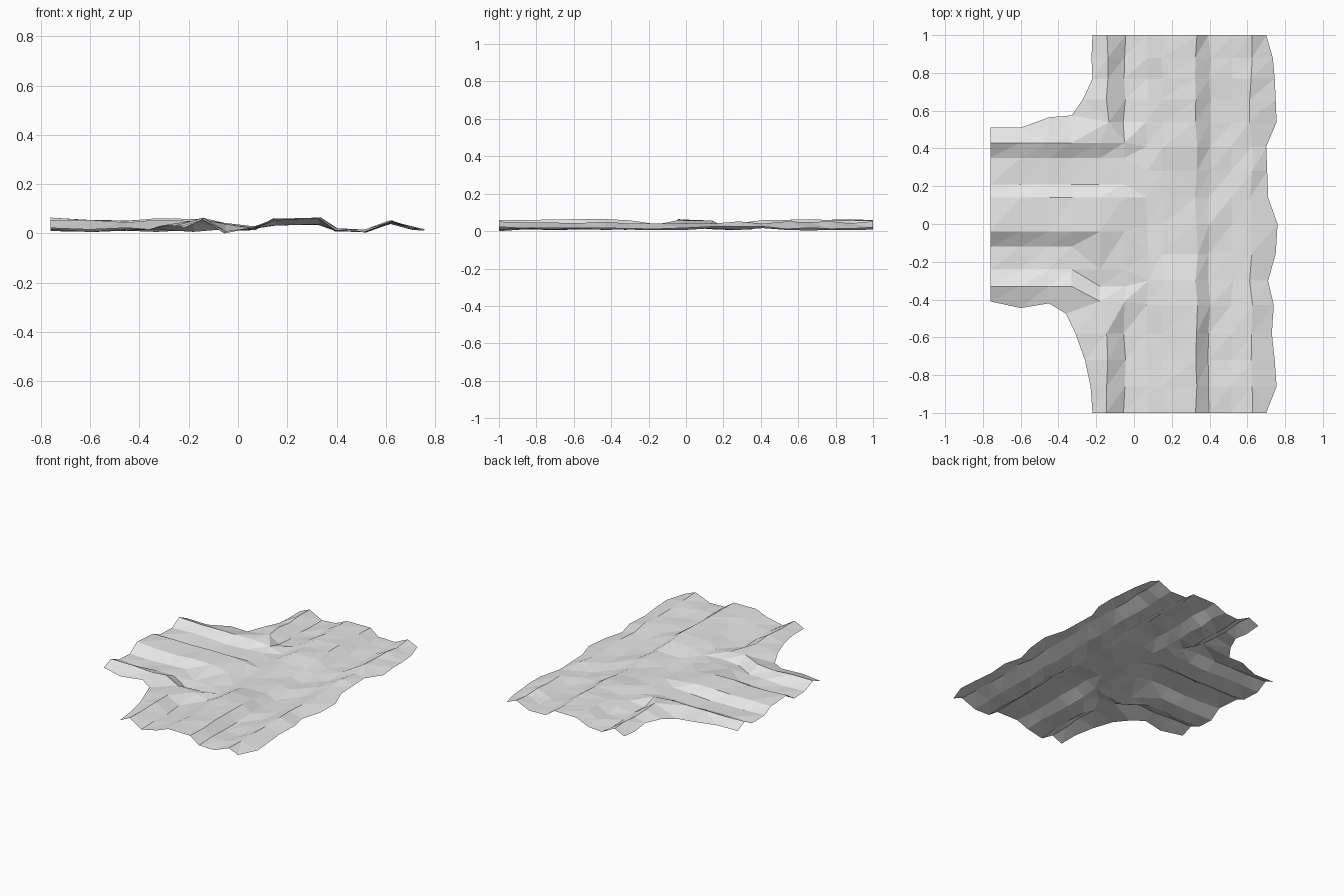
import bpy
import random
from mathutils import Vector
from mathutils.geometry import delaunay_2d_cdt

random.seed(4)
cube = bpy.data.objects.get("Cube")
if cube:
    bpy.data.objects.remove(cube)

points, index = [], {}


def add(key, x, y, z):
    index[key] = len(points)
    points.append(Vector((x, y, z + random.uniform(-.007, .007))))


# Main track: rutted cross-section repeated along y
ROWS = [-1, -.86, -.72, -.58, -.43, -.30, -.16, 0, .14, .28, .41, .54, .66, .77, .88, 1]
RIGHT = [.70, .755, .745, .73, .74, .71, .75, .76, .71, .705, .70, .755, .75, .745, .735, .70]
LEFT = {0: -.22, 1: -.23, 2: -.26, 3: -.31, 12: -.27, 13: -.22, 14: -.225, 15: -.22}
SECTION = [(-.22, .035), (-.14, .068), (-.05, .016), (.07, .03), (.15, .066),
           (.33, .068), (.40, .024), (.52, .02), (.62, .056), (.72, .028)]
LAST = len(SECTION) - 1

for i, y in enumerate(ROWS):
    for j, (x, z) in enumerate(SECTION):
        if j < 3 and -.5 < y < .5 or j == 0 and i not in LEFT:
            continue
        if j == 0:
            x = LEFT[i]
        elif j == LAST:
            x = RIGHT[i]
        else:
            x += random.uniform(-.008, .008)
        if -.2 < y < .4 and 3 <= j <= 5:
            z = .035 + (z - .035) * .4      # worn flat at the junction
        add(("main", i, j), x, y, z)

# Side track: the same section turned to run along x
COLUMNS = [-.76, -.60, -.45, -.33, -.18, -.05]
FADE = [1, 1, .95, .95, .9, .45]
SIDE = [(.51, .028), (.43, .066), (.35, .025), (.21, .022), (.14, .062),
        (-.04, .068), (-.12, .022), (-.24, .02), (-.33, .06), (-.41, .03)]
TOP = [.51, .51, .565, .575]
BOTTOM = [-.41, -.445, -.42, -.475]
BEND = {6: -.12, 7: -.09, 8: -.08}

for c, x in enumerate(COLUMNS):
    for r, (y, z) in enumerate(SIDE):
        px = x
        if r in (0, 9):
            if c > 3:
                continue
            y = TOP[c] if r == 0 else BOTTOM[c]
            if r == 9 and c == 3:
                px = -.36
        elif c > 3:
            y += BEND.get(r, 0)
        add(("side", r, c), px, y, .035 + (z - .035) * FADE[c])

# Ridge, rut and border lines
edges = []


def link(a, b):
    if a in index and b in index:
        edges.append((index[a], index[b]))


for i in range(len(ROWS)):
    for j in range(len(SECTION)):
        link(("main", i, j), ("main", i + 1, j))
        if i in (0, len(ROWS) - 1):
            link(("main", i, j), ("main", i, j + 1))
for r in range(len(SIDE)):
    link(("side", r, 0), ("side", r + 1, 0))
    for c in range(len(COLUMNS)):
        link(("side", r, c), ("side", r, c + 1))
link(("side", 0, 3), ("main", 12, 0))
link(("side", 9, 3), ("main", 3, 0))

# Triangulate on a slight shear, so the diagonals lean one way
flat = [Vector((p.x - .15 * p.y, p.y)) for p in points]
verts, _, faces, origin, _, _ = delaunay_2d_cdt(flat, edges, [], 1, 1e-5)
low = min(p.z for p in points)
coords = []
for v, source in zip(verts, origin):
    if source:
        p = points[source[0]]
        coords.append((p.x, p.y, p.z - low))
    else:
        coords.append((v.x + .15 * v.y, v.y, .03))

mesh = bpy.data.meshes.new("track_ground")
mesh.from_pydata(coords, [], faces)
mesh.update()
ground = bpy.data.objects.new("track_ground", mesh)
bpy.context.collection.objects.link(ground)

# Plain light grey
grey = bpy.data.materials.new("light_grey")
grey.use_nodes = True
colour = (.8, .8, .8, 1)
grey.diffuse_color = colour
grey.node_tree.nodes["Principled BSDF"].inputs["Base Color"].default_value = colour
mesh.materials.append(grey)
